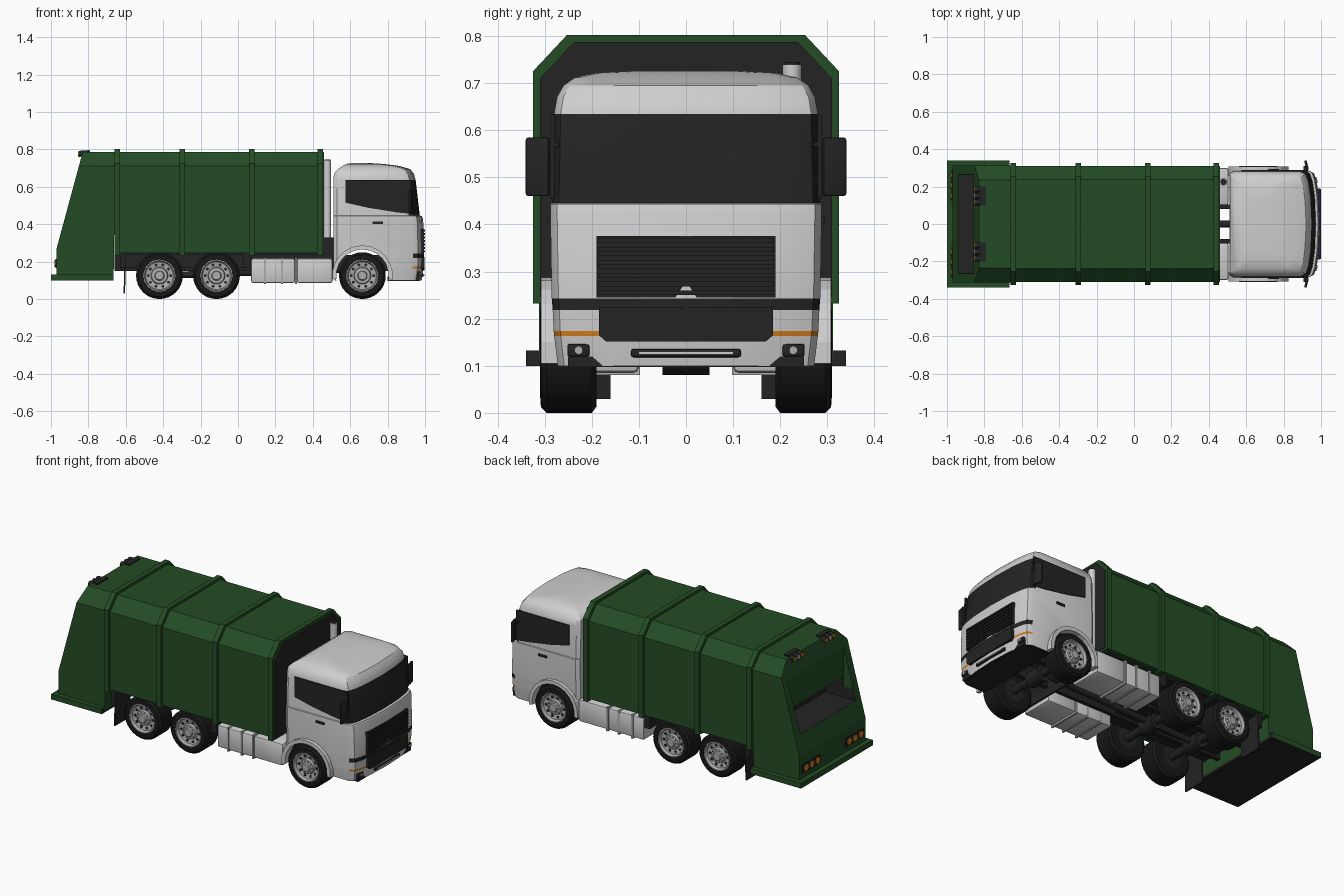
import bpy, bmesh, math
from mathutils import Vector, Matrix

if "Cube" in bpy.data.objects:
    bpy.data.objects.remove(bpy.data.objects["Cube"])


def mat(name, r, g, b):
    m = bpy.data.materials.new(name)
    m.use_nodes = True
    m.diffuse_color = (r, g, b, 1)
    m.node_tree.nodes["Principled BSDF"].inputs["Base Color"].default_value = (r, g, b, 1)
    return m


GREEN = mat("body green", .017, .072, .018)
WHITE = mat("cab white", .62, .62, .63)
DARK = mat("dark plastic", .017, .017, .018)
TYRE = mat("tyre rubber", .009, .009, .009)
METAL = mat("wheel metal", .42, .42, .42)
ORANGE = mat("lamp orange", .65, .2, .01)


def make(name, bm, mats, smooth=None):
    bmesh.ops.recalc_face_normals(bm, faces=bm.faces)
    me = bpy.data.meshes.new(name)
    bm.to_mesh(me)
    bm.free()
    ob = bpy.data.objects.new(name, me)
    bpy.context.collection.objects.link(ob)
    for m in mats:
        me.materials.append(m)
    bpy.ops.object.select_all(action='DESELECT')
    ob.select_set(True)
    bpy.context.view_layer.objects.active = ob
    if smooth:
        bpy.ops.object.shade_smooth_by_angle(angle=math.radians(smooth))
    return ob


def box(name, x, y, z, m, bevel=0):
    """Box from (min, max) ranges, with optional rounded edges."""
    bm = bmesh.new()
    bmesh.ops.create_cube(bm, size=1)
    for v in bm.verts:
        v.co = [r[0] + (c + .5) * (r[1] - r[0]) for r, c in zip((x, y, z), v.co)]
    if bevel:
        bmesh.ops.bevel(bm, geom=bm.edges[:], offset=bevel, segments=2, affect='EDGES', profile=.5)
    return make(name, bm, [m], 35 if bevel else None)


def prism(name, pts, axis, a, b, mats):
    """Extrude an outline along x (points are y, z) or along y (points are x, z)."""
    bm = bmesh.new()
    place = (lambda p, t: (t, *p)) if axis == 'x' else (lambda p, t: (p[0], t, p[1]))
    lo = [bm.verts.new(place(p, a)) for p in pts]
    hi = [bm.verts.new(place(p, b)) for p in pts]
    bm.faces.new(lo)
    bm.faces.new(hi)
    for i in range(len(pts)):
        j = (i + 1) % len(pts)
        bm.faces.new((lo[i], lo[j], hi[j], hi[i]))
    return make(name, bm, mats)


def rod(name, a, b, r, m, sides=16):
    """Cylinder between two points."""
    a, b = Vector(a), Vector(b)
    bm = bmesh.new()
    rot = (b - a).to_track_quat('Z', 'Y').to_matrix().to_4x4()
    bmesh.ops.create_cone(bm, cap_ends=True, segments=sides, radius1=r, radius2=r,
                          depth=(b - a).length, matrix=Matrix.Translation((a + b) / 2) @ rot)
    return make(name, bm, [m], 40)


def lathe(name, prof, x, z, side, m):
    """Spin a (radius, y) profile about a wheel axle."""
    bm = bmesh.new()
    vs = [bm.verts.new((x + r, side * y, z)) for r, y in prof]
    es = [bm.edges.new(p) for p in zip(vs, vs[1:])]
    bmesh.ops.spin(bm, geom=vs + es, cent=(x, 0, z), axis=(0, 1, 0), angle=math.tau, steps=32)
    bmesh.ops.remove_doubles(bm, verts=bm.verts, dist=.0005)
    return make(name, bm, [m], 35)


def paint(ob, rule, index):
    for f in ob.data.polygons:
        if rule(f):
            f.material_index = index


def cut(ob, cutter, index):
    """Subtract a cutter; the cut faces take the given material slot."""
    cutter.data.materials.clear()
    for m in ob.data.materials:
        cutter.data.materials.append(m)
    paint(cutter, lambda f: True, index)
    mod = ob.modifiers.new("cut", 'BOOLEAN')
    mod.operation, mod.solver, mod.object = 'DIFFERENCE', 'EXACT', cutter
    bpy.context.view_layer.objects.active = ob
    bpy.ops.object.modifier_apply(modifier=mod.name)
    bpy.data.objects.remove(cutter)


def section(w, bottom, top, c=.072):
    return [(-w, bottom), (w, bottom), (w, top - c - .005), (w - c, top),
            (c - w, top), (-w, top - c - .005)]


# Refuse container with ribs
body = prism("refuse_container", section(.31, .245, .787), 'x', -.66, .461, [GREEN, DARK])
paint(body, lambda f: f.normal.x > .9, 1)
for i, x in enumerate((-.645, -.298, .073, .44)):
    prism(f"container_rib_{i}", section(.325, .232, .802), 'x', x - .015, x + .015, [GREEN])

# Sloped tailgate, chamfered along its top edges, with a hopper opening
bm_src = prism("tailgate", [(-.83, .787), (-.97, .27), (-.97, .115), (-.665, .115), (-.655, .787)],
               'y', -.312, .312, [GREEN, DARK])
bm = bmesh.new()
bm.from_mesh(bm_src.data)
bpy.data.objects.remove(bm_src)
for s in (-1, 1):
    res = bmesh.ops.bisect_plane(bm, geom=bm.verts[:] + bm.edges[:] + bm.faces[:], clear_outer=True,
                                 plane_co=(0, s * .31, .712), plane_no=(0, s, 1))
    bmesh.ops.holes_fill(bm, edges=[e for e in bm.edges if e.is_boundary])
tail = make("tailgate", bm, [GREEN, DARK])
cut(tail, box("hopper_cutter", (-1.1, -.858), (-.265, .265), (.44, .69), GREEN), 0)
cut(tail, box("hopper_depth_cutter", (-1.1, -.74), (-.262, .262), (.38, .5), DARK), 1)
base = box("tailgate_sill", (-1, -.665), (-.34, .34), (.1, .132), GREEN)
base.data.materials.append(DARK)
paint(base, lambda f: f.normal.z < -.9 or f.normal.x > .9, 1)

# Rear lamps: three low on each side, two clusters on the roof edge
for s in (-1, 1):
    box("rear_lamp_housing", (-.976, -.96), sorted((s * .12, s * .29)), (.165, .215), DARK)
    for y in (.15, .205, .26):
        rod("rear_lamp", (-.97, s * y, .19), (-.98, s * y, .19), .019, ORANGE)
    box("roof_lamp_bracket", (-.82, -.79), sorted((s * .1, s * .2)), (.775, .795), DARK)
    for y, m in ((.115, ORANGE), (.15, METAL), (.185, ORANGE)):
        rod("roof_lamp_housing", (-.85, s * y, .776), (-.795, s * y, .78), .016, DARK)
        rod("roof_lamp", (-.849, s * y, .776), (-.855, s * y, .776), .013, m)

# Cab: stacked rounded outlines of (height, back, front, half width)
rows = [(.1, .515, .982, .272), (.163, .512, .992, .28), (.174, .512, .993, .281),
        (.218, .51, .995, .283), (.243, .51, .995, .285), (.425, .51, .99, .288),
        (.443, .51, .984, .288), (.446, .51, .972, .284), (.635, .51, .95, .28),
        (.67, .513, .94, .274), (.695, .535, .92, .26), (.712, .56, .86, .236),
        (.722, .58, .78, .19), (.726, .6, .72, .12)]
corner = [(0, 0), (.006, .5), (.018, .8), (.032, .95), (.06, 1)]
bm = bmesh.new()
rings = []
for z, xb, xf, w in rows:
    half = [(xf - d, w * k) for d, k in corner] + [(xb + .02, w), (xb, w * .95)]
    loop = half + [(x, -y) for x, y in reversed(half[1:])]
    rings.append([bm.verts.new((x, y, z)) for x, y in loop])
for lo, hi in zip(rings, rings[1:]):
    for i in range(len(lo)):
        j = (i + 1) % len(lo)
        bm.faces.new((lo[i], lo[j], hi[j], hi[i]))
bm.faces.new(rings[0])
bm.faces.new(rings[-1])
cab = make("cab", bm, [WHITE, DARK, ORANGE])


def band(lo, hi):
    return lambda f: lo < f.center.z < hi and f.normal.x > .3


paint(cab, band(.446, .635), 1)
paint(cab, band(.218, .243), 1)
paint(cab, band(.163, .174), 2)
paint(cab, lambda f: f.normal.z < -.9, 1)
AX = .665
cut(cab, rod("arch_cutter", (AX, -.5, .125), (AX, .5, .125), .142, DARK, 32), 1)
bpy.context.view_layer.objects.active = cab
cab.select_set(True)
bpy.ops.object.shade_smooth_by_angle(angle=math.radians(32))

# Cab front: louvred grille, lower intake, bumper slot
box("grille", (.96, .994), (-.19, .19), (.245, .375), DARK)
for i in range(7):
    z = .25 + i * .0185
    box("grille_slat", (.96, 1), (-.187, .187), (z, z + .01), DARK)
prism("lower_intake", [(-.185, .225), (-.185, .165), (-.17, .152), (.17, .152), (.185, .165), (.185, .225)],
      'x', .96, .998, [DARK])
box("bumper_slot", (.96, .993), (-.117, .117), (.118, .136), DARK, .006)
box("bumper_slot_bar", (.96, .996), (-.1, .1), (.124, .13), WHITE)

# Parts on both sides of the cab
window = [(.575, .635), (.925, .635), (.93, .455), (.85, .463), (.7, .487), (.575, .515)]
arc = [math.pi * (i / 12 * 1.08 - .04) for i in range(13)]
flare = [(AX + r * math.cos(t), .125 + r * math.sin(t))
         for r, ts in ((.162, arc), (.14, arc[::-1])) for t in ts]
for s in (-1, 1):
    prism("side_window", window, 'y', s * .279, s * .288, [DARK])
    box("door_handle", (.72, .775), sorted((s * .28, s * .294)), (.402, .415), DARK)
    prism("wheel_arch_flare", flare, 'y', s * .26, s * .308, [WHITE])
    box("headlamp_housing", (.93, .976), sorted((s * .205, s * .252)), (.12, .146), DARK, .004)
    rod("headlamp", (.95, s * .228, .133), (.98, s * .228, .133), .009, METAL)
    mirror = box("mirror", (-.007, .007), (-.026, .026), (.46, .585), DARK, .006)
    mirror.location = (.922, s * .315, 0)
    mirror.rotation_euler.z = s * .25
    box("mirror_arm", (.905, .925), sorted((s * .27, s * .31)), (.565, .575), DARK)

# Exhaust stack behind the cab
rod("exhaust_stack", (.478, .225, .22), (.478, .225, .74), .02, WHITE, 20)
rod("exhaust_mouth", (.478, .225, .738), (.478, .225, .745), .016, DARK, 20)

# Side tanks with straps
for s in (-1, 1):
    for x0, x1 in ((.07, .305), (.315, .505)):
        box("side_tank", (x0, x1), sorted((s * .1, s * .3)), (.085, .218), WHITE, .012)
    for x in (.145, .235, .31):
        box("tank_strap", (x - .006, x + .006), sorted((s * .098, s * .304)), (.08, .222), METAL)

# Chassis
box("subframe", (-.65, .45), (-.28, .28), (.235, .25), DARK)
box("rear_frame", (-.63, .065), (-.17, .17), (.165, .24), DARK)
box("cab_floor", (.8, .97), (-.25, .25), (.097, .12), DARK)
for s in (-1, 1):
    box("frame_rail", (-.66, .9), sorted((s * .08, s * .105)), (.15, .235), DARK)
    box("cab_mount", (.45, .52), sorted((s * .08, s * .105)), (.23, .33), DARK)
    box("rear_fender", (-.63, .065), sorted((s * .16, s * .3)), (.246, .256), DARK)
    box("fender_drop", (-.63, -.6), sorted((s * .16, s * .3)), (.165, .25), DARK)
    box("fender_front", (.03, .066), sorted((s * .16, s * .3)), (.165, .25), DARK)
    prism("mud_flap", [(-.6, .17), (-.608, .17), (-.612, .03), (-.604, .03)],
          'y', s * .16, s * .3, [DARK])
rod("drive_shaft", (-.42, 0, .125), (.6, 0, .16), .018, DARK)

# Wheels and axles
tyre = [(.06, .19), (.112, .19), (.125, .2), (.125, .296), (.113, .308), (.086, .31), (.08, .29)]
rim = [(.086, .308), (.08, .309), (.074, .292), (.046, .286), (.042, .3), (.026, .303), (.022, .311), (0, .311)]
for x in (AX, -.115, -.42):
    rod("axle", (x, -.2, .125), (x, .2, .125), .022, DARK)
    rod("axle_hub", (x, -.05, .125), (x, .05, .125), .045, DARK)
    for s in (-1, 1):
        lathe("tyre", tyre, x, .125, s, TYRE)
        lathe("wheel_rim", rim, x, .125, s, METAL)
        rod("wheel_back", (x, s * .19, .125), (x, s * .2, .125), .062, DARK, 24)
        for k in range(10):
            t = k * math.tau / 10
            px, pz = math.cos(t), math.sin(t)
            rod("rim_hole", (x + .06 * px, s * .28, .125 + .06 * pz),
                (x + .06 * px, s * .2915, .125 + .06 * pz), .008, DARK, 8)
            rod("wheel_nut", (x + .034 * px, s * .295, .125 + .034 * pz),
                (x + .034 * px, s * .307, .125 + .034 * pz), .004, METAL, 6)
